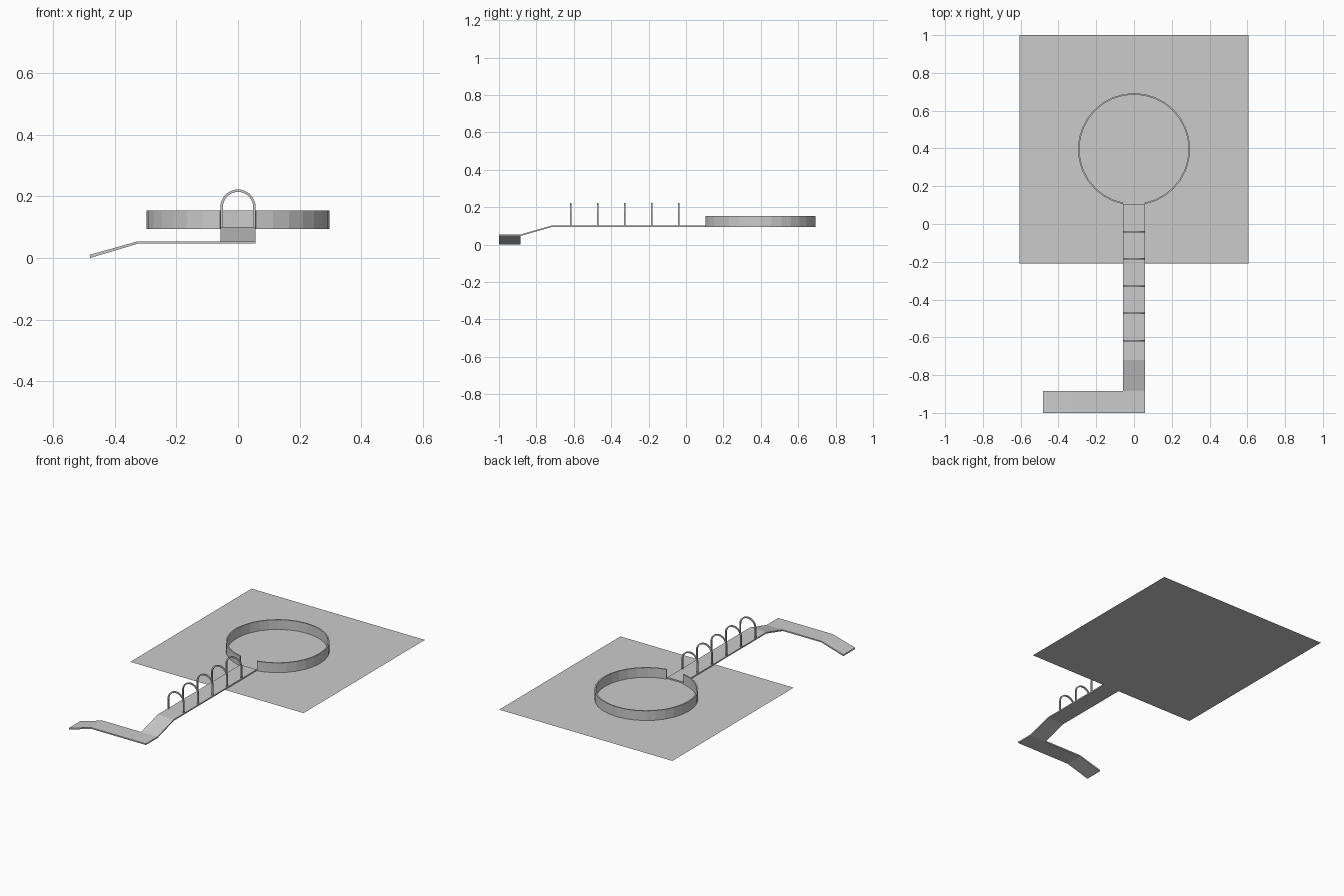
import bpy, bmesh
from math import sin, cos, pi, radians
from mathutils import Vector

if "Cube" in bpy.data.objects:
    bpy.data.objects.remove(bpy.data.objects["Cube"])

W = 0.057      # half width of walkway
T = 0.008      # sheet thickness
DECK = 0.093   # height of the big base sheet


def finish(name, bm):
    bmesh.ops.recalc_face_normals(bm, faces=bm.faces)
    me = bpy.data.meshes.new(name)
    bm.to_mesh(me)
    bm.free()
    ob = bpy.data.objects.new(name, me)
    bpy.context.collection.objects.link(ob)
    return ob


def band(name, side_a, side_b, offset):
    """Solid strip between two matching lines, extruded by offset."""
    bm = bmesh.new()
    off = Vector(offset)
    rows = [[bm.verts.new(a), bm.verts.new(b),
             bm.verts.new(Vector(b) + off), bm.verts.new(Vector(a) + off)]
            for a, b in zip(side_a, side_b)]
    for r, s in zip(rows, rows[1:]):
        for i in range(4):
            j = (i + 1) % 4
            bm.faces.new((r[i], r[j], s[j], s[i]))
    bm.faces.new(rows[0])
    bm.faces.new(rows[-1])
    return finish(name, bm)


# thin square base sheet
bm = bmesh.new()
bm.faces.new([bm.verts.new((x, y, DECK - 0.0005)) for x, y in
              ((-0.605, -0.21), (0.605, -0.21), (0.605, 1.0), (-0.605, 1.0))])
finish("base_sheet", bm)

# open ring wall: 32 sides with two removed for the entrance
CY, RO, RI = 0.396, 0.297, 0.289
angles = [-pi / 2 + 2 * pi * i / 32 for i in range(1, 32)]


def circle(r):
    return [(r * cos(a), CY + r * sin(a), DECK) for a in angles]


band("ring_wall", circle(RO), circle(RI), (0, 0, 0.061))

# main walkway with its slope down to the landing
path = [(0.105, DECK), (-0.72, DECK), (-0.885, 0.046)]
band("walkway", [(-W, y, z) for y, z in path],
     [(-W, y, z + T) for y, z in path], (2 * W, 0, 0))

# landing and side ramp down to the ground
path = [(W, 0.046), (-0.325, 0.046), (-0.481, 0.002)]
low = [(x, -1.0, z) for x, z in path]
high = [(x, -1.0, z + T) for x, z in path]
low[-1] = (-0.479, -1.0, 0.002 - 0.002)
band("landing_ramp", low, high, (0, 0.115, 0))


# row of hoops over the walkway
def hoop(r, y):
    arc = [(r * cos(pi * i / 16), y, 0.165 + r * sin(pi * i / 16)) for i in range(17)]
    return [(r, y, DECK + T)] + arc + [(-r, y, DECK + T)]


for i in range(5):
    y = -0.044 - 0.1443 * i
    band(f"hoop_{i + 1}", hoop(W, y), hoop(W - T, y), (0, T, 0))
